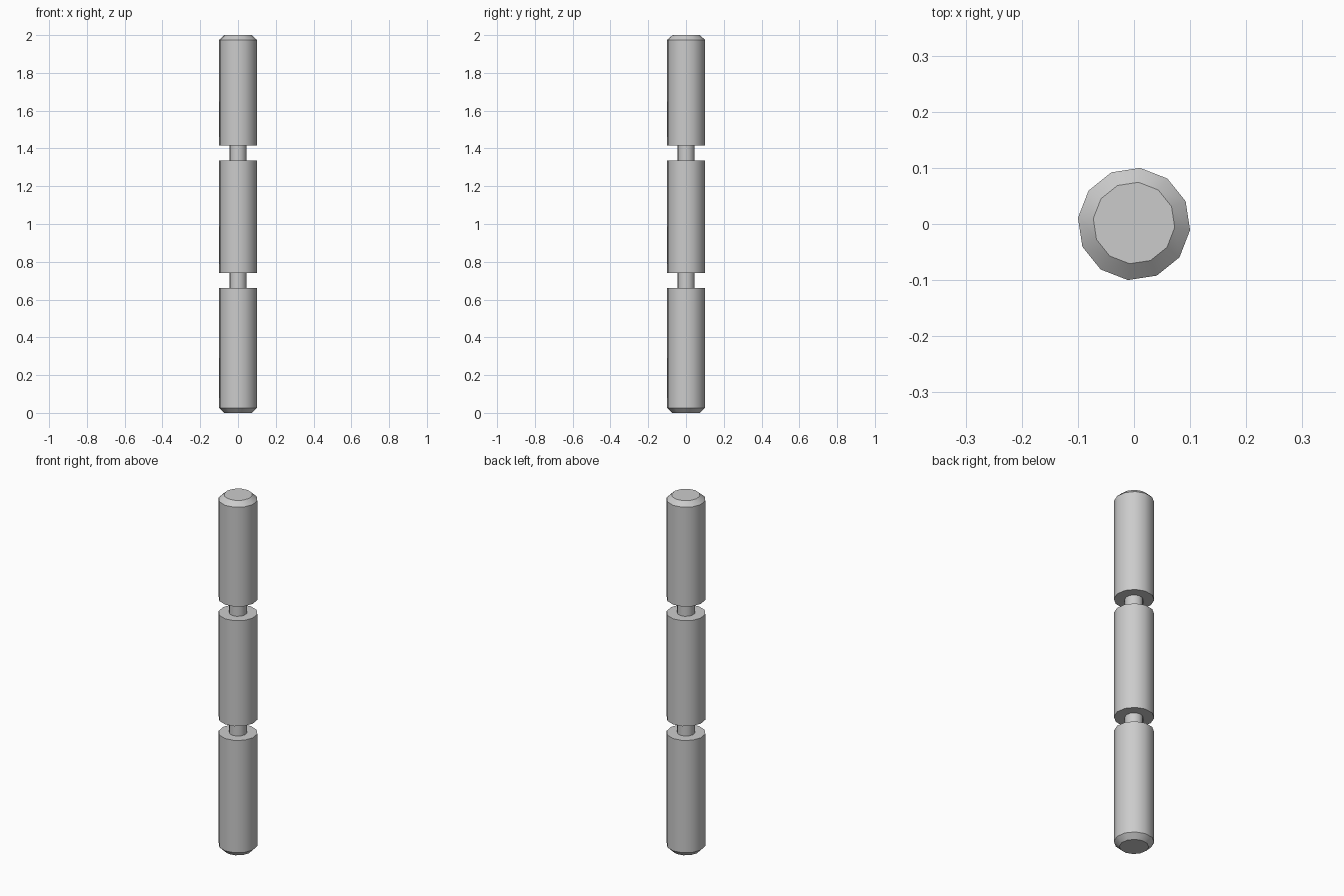
import bpy, bmesh, math

if "Cube" in bpy.data.objects:
    bpy.data.objects.remove(bpy.data.objects["Cube"])

SIDES = 12
TWIST = math.radians(-6.3)
R, NECK, TIP = 0.1005, 0.046, 0.073

# Half-profile (radius, height): chamfered ends, two narrow grooves
profile = [(TIP, 0.0), (R, 0.027)]
for low, high in ((0.66, 0.74), (1.335, 1.415)):
    profile += [(R, low), (NECK, low), (NECK, high), (R, high)]
profile += [(R, 1.975), (TIP, 2.0)]

bm = bmesh.new()


def ring(radius, z):
    dy = 0.0018 if z == 2.0 else 0.0  # top cap sits slightly off centre
    return [bm.verts.new((radius * math.cos(TWIST + i * math.tau / SIDES),
                          radius * math.sin(TWIST + i * math.tau / SIDES) + dy, z))
            for i in range(SIDES)]


# Turned body with end caps
rings = [ring(r, z) for r, z in profile]
for a, b in zip(rings, rings[1:]):
    for i in range(SIDES):
        j = (i + 1) % SIDES
        bm.faces.new((a[i], a[j], b[j], b[i]))
bm.faces.new(rings[0][::-1])
bm.faces.new(rings[-1])
bmesh.ops.recalc_face_normals(bm, faces=bm.faces)

mesh = bpy.data.meshes.new("grooved_rod")
bm.to_mesh(mesh)
bm.free()
rod = bpy.data.objects.new("grooved_rod", mesh)
bpy.context.collection.objects.link(rod)

# Smooth sides, crisp edges at chamfers and grooves
bpy.context.view_layer.objects.active = rod
rod.select_set(True)
bpy.ops.object.shade_smooth_by_angle(angle=math.radians(35))
